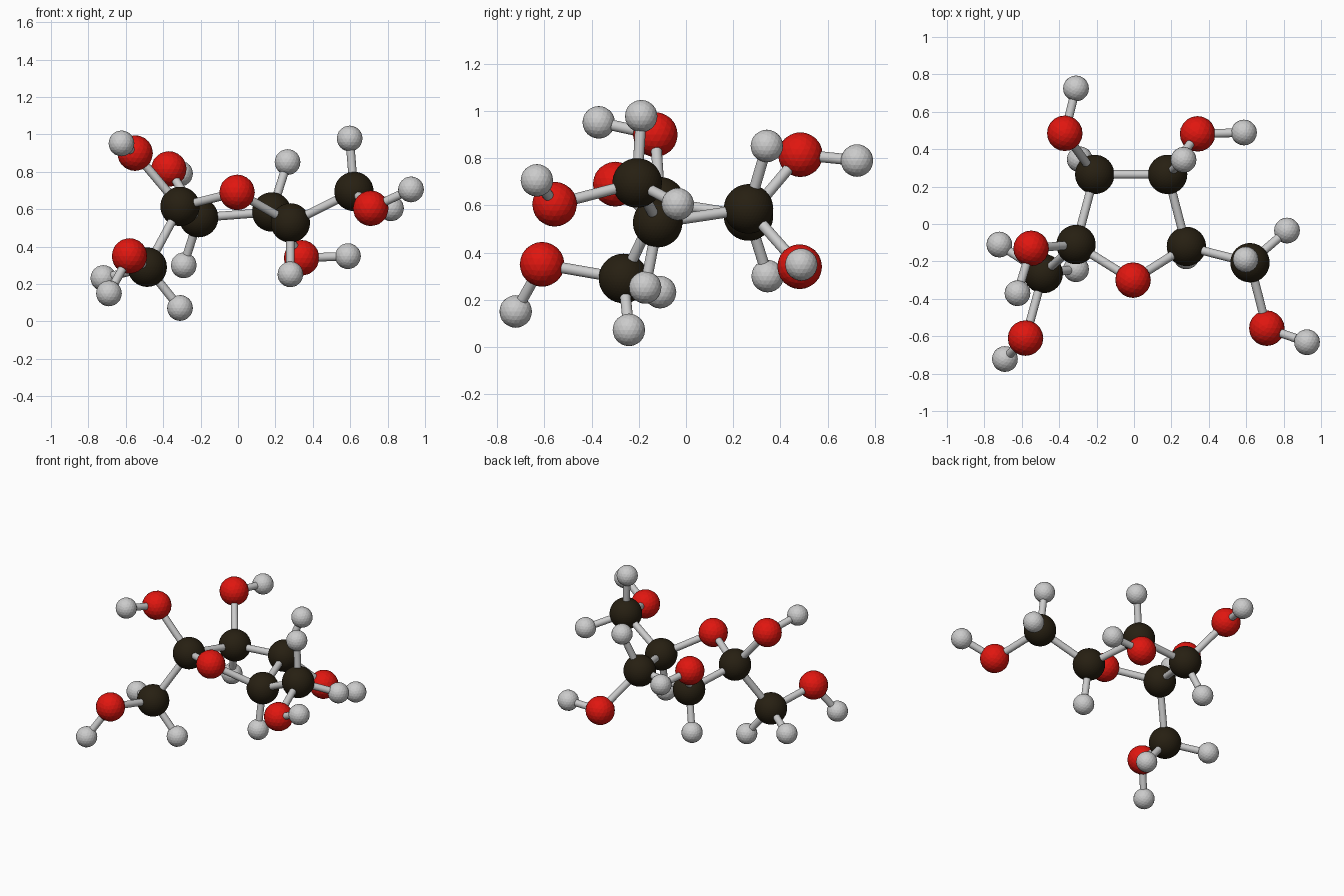
import bpy
from mathutils import Vector

if "Cube" in bpy.data.objects:
    bpy.data.objects.remove(bpy.data.objects["Cube"])


def material(name, rgb):
    m = bpy.data.materials.new(name)
    m.diffuse_color = (*rgb, 1)
    m.use_nodes = True
    m.node_tree.nodes["Principled BSDF"].inputs["Base Color"].default_value = m.diffuse_color
    return m


# element: (plain name, radius, material)
KINDS = {
    "C": ("carbon", 0.105, material("dark", (0.02, 0.014, 0.006))),
    "O": ("oxygen", 0.095, material("red", (0.75, 0.008, 0.005))),
    "H": ("hydrogen", 0.069, None),
}

# atom centres: five-membered ring, side groups, hydrogens
ATOMS = {
    "O_ring": (-0.005, -0.30, 0.69),
    "C2": (-0.31, -0.11, 0.615), "C3": (-0.21, 0.265, 0.555),
    "C4": (0.18, 0.265, 0.585), "C5": (0.28, -0.12, 0.527),
    "C1": (-0.485, -0.265, 0.29), "C6": (0.62, -0.207, 0.695),
    "O1": (-0.58, -0.61, 0.35), "O2": (-0.55, -0.13, 0.90),
    "O3": (-0.37, 0.485, 0.815), "O4": (0.34, 0.482, 0.34),
    "O6": (0.71, -0.557, 0.605),
    "H_O1": (-0.69, -0.722, 0.15), "H_O2": (-0.623, -0.37, 0.952),
    "H_O3": (-0.31, 0.725, 0.79), "H_O4": (0.588, 0.489, 0.349),
    "H_O6": (0.925, -0.632, 0.706),
    "H1a": (-0.72, -0.11, 0.232), "H1b": (-0.31, -0.242, 0.072),
    "H3": (-0.29, 0.346, 0.30), "H4": (0.265, 0.343, 0.852),
    "H5": (0.28, -0.173, 0.252),
    "H6a": (0.597, -0.19, 0.978), "H6b": (0.818, -0.035, 0.605),
}

BONDS = """O_ring-C2 C2-C3 C3-C4 C4-C5 C5-O_ring C2-C1 C5-C6
C1-O1 C2-O2 C3-O3 C4-O4 C6-O6 O1-H_O1 O2-H_O2 O3-H_O3 O4-H_O4 O6-H_O6
C1-H1a C1-H1b C3-H3 C4-H4 C5-H5 C6-H6a C6-H6b""".split()

# faceted atom balls
for key, pos in ATOMS.items():
    kind, radius, mat = KINDS[key[0]]
    bpy.ops.mesh.primitive_ico_sphere_add(subdivisions=4 if kind == "carbon" else 3,
                                          radius=radius, location=pos)
    ball = bpy.context.object
    ball.name = f"{kind}_ball_{key}"
    if mat:
        ball.data.materials.append(mat)

# grey bond rods
for bond in BONDS:
    a, b = (Vector(ATOMS[k]) for k in bond.split("-"))
    axis = b - a
    bpy.ops.mesh.primitive_cylinder_add(vertices=24, radius=0.023, depth=axis.length,
                                        location=(a + b) / 2)
    rod = bpy.context.object
    rod.name = "bond_rod_" + bond
    rod.rotation_euler = axis.to_track_quat("Z", "Y").to_euler()
    bpy.ops.object.shade_smooth_by_angle()
